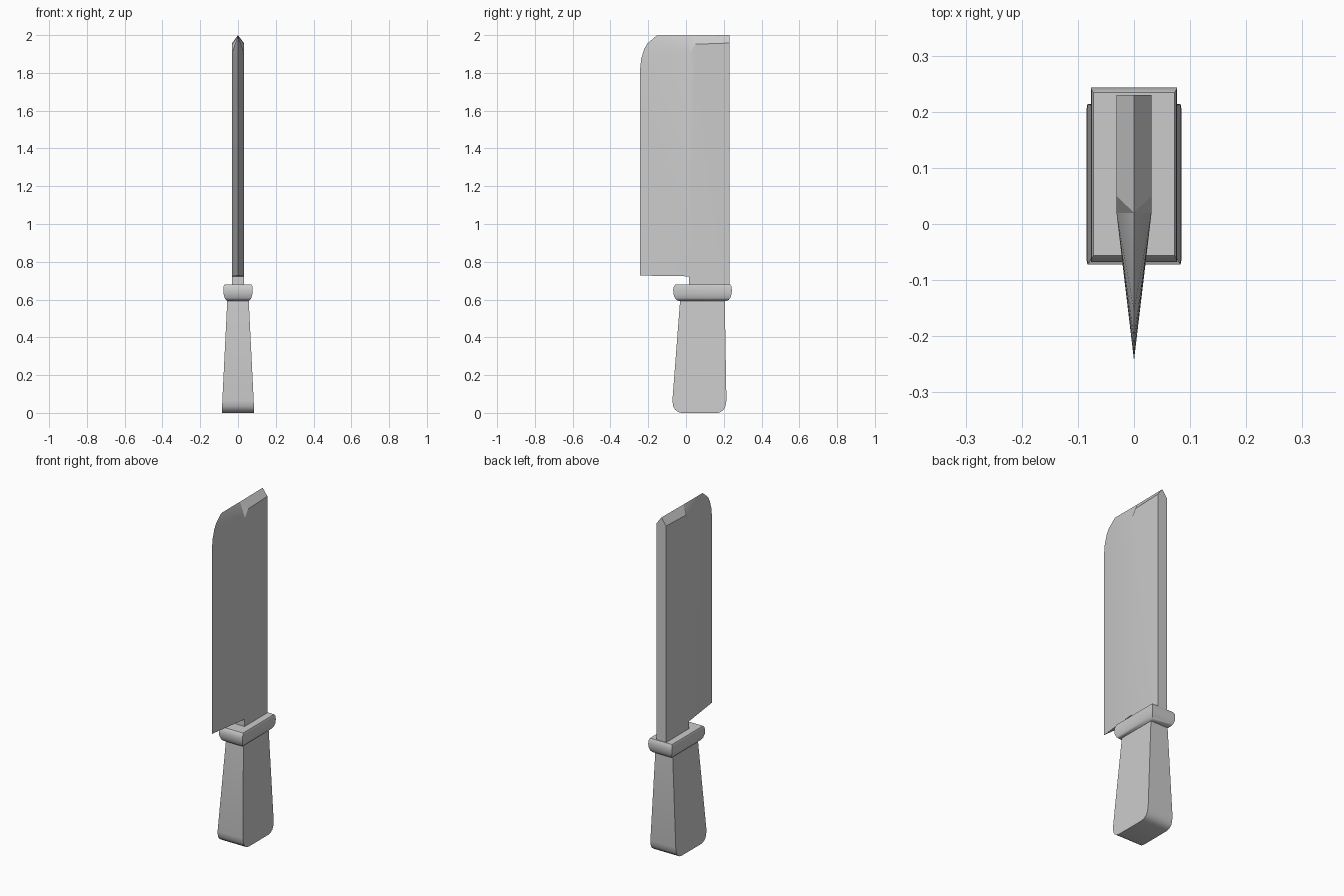
import bpy, math

if "Cube" in bpy.data.objects:
    bpy.data.objects.remove(bpy.data.objects["Cube"])


def make_mesh(name, verts, faces, angle):
    me = bpy.data.meshes.new(name)
    me.from_pydata(verts, [], faces)
    me.validate()
    ob = bpy.data.objects.new(name, me)
    bpy.context.collection.objects.link(ob)
    bpy.ops.object.select_all(action='DESELECT')
    ob.select_set(True)
    bpy.context.view_layer.objects.active = ob
    bpy.ops.object.mode_set(mode='EDIT')
    bpy.ops.mesh.select_all(action='SELECT')
    bpy.ops.mesh.normals_make_consistent(inside=False)
    bpy.ops.object.mode_set(mode='OBJECT')
    bpy.ops.object.shade_smooth_by_angle(angle=math.radians(angle))
    return ob


def loft(name, rings):
    """Stack rectangular rings given as (z, half width, front y, back y)."""
    verts, faces = [], []
    for z, hx, y0, y1 in rings:
        verts += [(-hx, y0, z), (hx, y0, z), (hx, y1, z), (-hx, y1, z)]
    for r in range(len(rings) - 1):
        a = 4 * r
        for i in range(4):
            j = (i + 1) % 4
            faces.append((a + i, a + j, a + 4 + j, a + 4 + i))
    n = len(verts)
    faces += [(3, 2, 1, 0), (n - 4, n - 3, n - 2, n - 1)]
    return make_mesh(name, verts, faces, 50)


# Handle: tapered grip with a rounded butt
loft("handle", [
    (0, .085, -.022, .165), (.004, .085, -.04, .182), (.016, .085, -.057, .199),
    (.035, .084, -.068, .209), (.065, .083, -.072, .214), (.61, .056, -.03, .205)])

# Guard: bulging collar above the grip
loft("guard", [
    (.593, .056, -.038, .213), (.597, .063, -.050, .225), (.608, .070, -.059, .234),
    (.628, .076, -.066, .241), (.650, .077, -.068, .243), (.670, .076, -.064, .240),
    (.680, .072, -.056, .234)])

# Blade: flat spine half, taper to the cutting edge, bevelled top ridge
H = .031
side = [(.017, .66), (.23, .66), (.23, 1.958), (.05, 1.952), (.02, 1.91), (.017, .723)]
edge = [(-.243, .727), (-.243, 1.82), (-.237, 1.875), (-.222, 1.925), (-.205, 1.955),
        (-.155, 1.998), (.02, 1.998), (.23, 2.0)]
verts = [(H, y, z) for y, z in side] + [(-H, y, z) for y, z in side]
verts += [(0, y, z) for y, z in edge]
E = 12
faces = []
for o in (0, 6):
    faces.append(tuple(o + i for i in range(6)))
    faces.append((o + 5, o + 4, E + 1, E))
    faces += [(o + 4, E + k, E + k + 1) for k in range(1, 6)]
    faces += [(o + 4, E + 6, o + 3), (o + 3, E + 6, E + 7, o + 2)]
faces += [(0, 5, 11, 6), (5, E, 11), (1, 2, E + 7, 8, 7), (0, 1, 7, 6)]
make_mesh("blade", verts, faces, 20)
